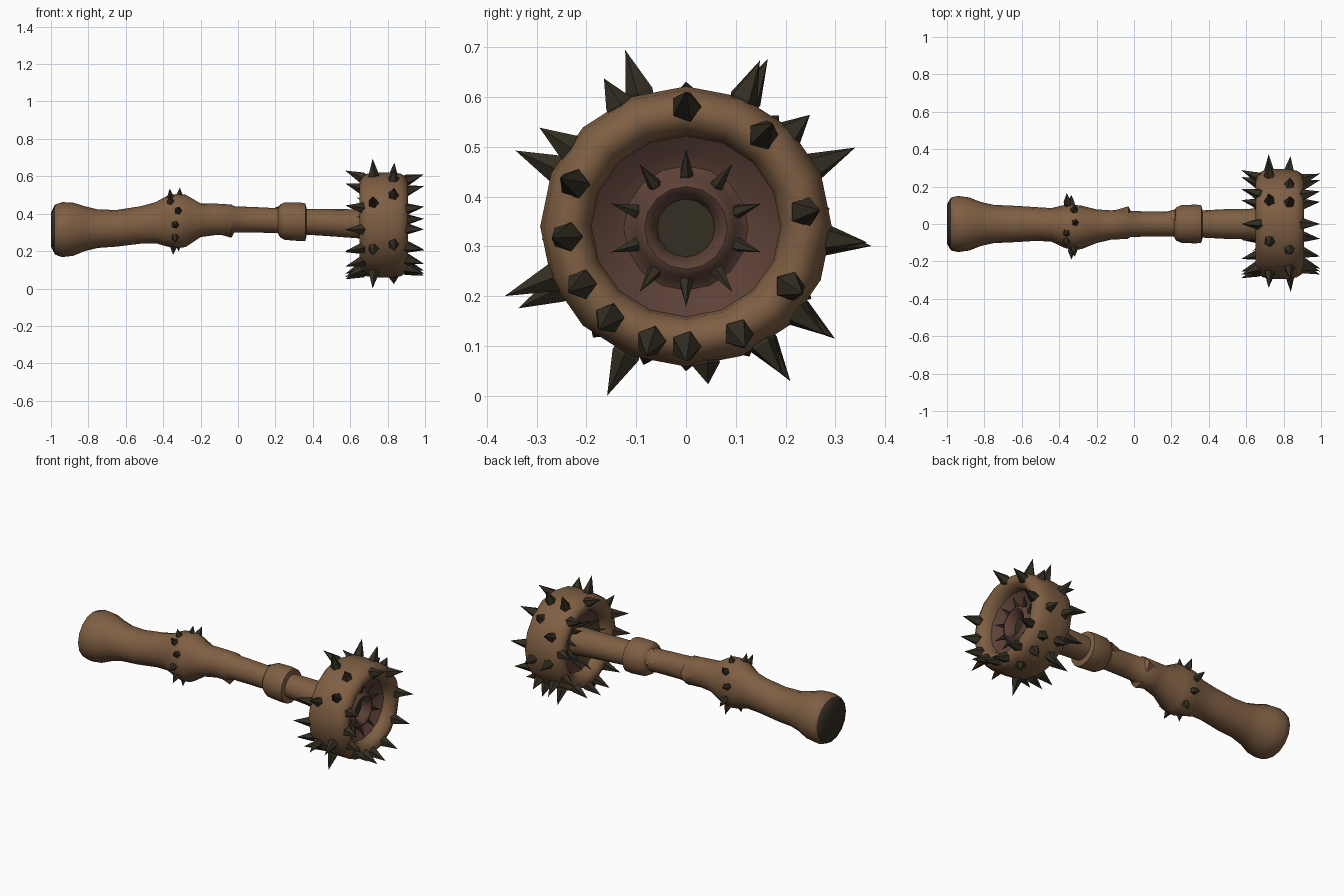
import bpy, bmesh, math
from mathutils import Vector

if "Cube" in bpy.data.objects:
    bpy.data.objects.remove(bpy.data.objects["Cube"])


def mat(name, c):
    m = bpy.data.materials.new(name)
    m.diffuse_color = (*c, 1)
    m.use_nodes = True
    m.node_tree.nodes["Principled BSDF"].inputs["Base Color"].default_value = m.diffuse_color
    return m


WOOD = mat("brown wood", (0.212, 0.114, 0.056))
RED = mat("reddish hollow", (0.108, 0.052, 0.038))
DARK = mat("dark spike", (0.034, 0.0275, 0.0165))
CZ = 0.34  # height of the head axis


def finish(name, bm, mats, angle):
    bmesh.ops.remove_doubles(bm, verts=bm.verts, dist=1e-5)
    bmesh.ops.recalc_face_normals(bm, faces=bm.faces)
    me = bpy.data.meshes.new(name)
    bm.to_mesh(me)
    bm.free()
    for m in mats:
        me.materials.append(m)
    ob = bpy.data.objects.new(name, me)
    bpy.context.collection.objects.link(ob)
    if angle:
        bpy.ops.object.select_all(action='DESELECT')
        ob.select_set(True)
        bpy.context.view_layer.objects.active = ob
        bpy.ops.object.shade_smooth_by_angle(angle=math.radians(angle))
    return ob


def lathe(name, prof, mats, rule=None, n=16, closed=False, angle=50):
    """Loft rings along x; prof rows are (x, radius y, radius z, centre z[, centre y])."""
    bm = bmesh.new()
    rings = []
    for x, ry, rz, cz, *cy in prof:
        y0 = cy[0] if cy else 0
        rings.append([bm.verts.new((x, y0 + ry * math.cos(2 * math.pi * i / n),
                                    cz + rz * math.sin(2 * math.pi * i / n))) for i in range(n)])
    pairs = list(zip(rings, rings[1:]))
    if closed:
        pairs.append((rings[-1], rings[0]))
    for k, (a, b) in enumerate(pairs):
        for i in range(n):
            f = bm.faces.new((a[i], a[(i + 1) % n], b[(i + 1) % n], b[i]))
            f.material_index = rule(k) if rule else 0
    if not closed:
        for ring, k in ((rings[0], -1), (rings[-1], len(pairs))):
            f = bm.faces.new(ring)
            f.material_index = rule(k) if rule else 0
    return finish(name, bm, mats, angle)


def spikes(name, items, sides=5):
    """Five-sided spikes with a slightly swollen base: (base, direction, radius, length)."""
    bm = bmesh.new()
    for base, d, r, ln in items:
        d = Vector(d).normalized()
        q = d.to_track_quat('Z', 'Y')
        base = Vector(base)
        lv = []
        for h, s in ((-0.02, 0.85), (0.1 * ln, 1.0)):
            lv.append([bm.verts.new(base + q @ Vector((
                r * s * math.cos(2 * math.pi * i / sides),
                r * s * math.sin(2 * math.pi * i / sides), h))) for i in range(sides)])
        tip = bm.verts.new(base + d * ln)
        bm.faces.new(lv[0])
        for i in range(sides):
            j = (i + 1) % sides
            bm.faces.new((lv[0][i], lv[0][j], lv[1][j], lv[1][i]))
            bm.faces.new((lv[1][i], lv[1][j], tip))
    return finish(name, bm, [DARK], 0)


def polar(x, r, deg, cz=CZ):
    a = math.radians(deg)
    return Vector((x, r * math.cos(a), cz + r * math.sin(a)))


def outward(deg, dx, dr):
    a = math.radians(deg)
    return Vector((dx, dr * math.cos(a), dr * math.sin(a)))


# Handle with flared pommel, thorny bulge and a small step, dark end cap
lathe("handle", [
    (-1.0, .105, .09, .315), (-.978, .142, .134, .315), (-.94, .15, .147, .315),
    (-.88, .142, .142, .317), (-.82, .118, .12, .32), (-.75, .102, .103, .32),
    (-.65, .098, .098, .322), (-.52, .09, .1, .34), (-.44, .09, .11, .352, -.005),
    (-.38, .112, .135, .36, -.012), (-.33, .122, .145, .36, -.018),
    (-.28, .116, .14, .362, -.018), (-.2, .09, .09, .365, -.012),
    (-.12, .078, .084, .37, -.005), (-.035, .08, .082, .367),
    (-.02, .07, .07, .37), (.1, .066, .068, .367), (.24, .066, .066, .362),
    (.5, .08, .073, .352), (.66, .082, .078, .345), (.76, .085, .085, .34)],
    [WOOD, DARK], lambda k: 1 if k < 1 else 0)

# Collar band
lathe("collar", [(.215, .07, .07, .362), (.225, .088, .088, .362), (.25, .1, .1, .36),
                 (.33, .104, .103, .357), (.36, .1, .1, .355), (.366, .075, .075, .355)],
      [WOOD], angle=40)

# Chipped bark nubs on the handle
bm = bmesh.new()
for x, y, z in ((-.03, .065, .375), (-.035, -.02, .3), (.22, .05, .4)):
    p = Vector((x, y, z))
    o = Vector((0, y, z - .365)).normalized()
    side = o.cross(Vector((1, 0, 0)))
    v = [bm.verts.new(q) for q in (p - Vector((.1, 0, 0)), p + side * .05, p - side * .05,
                                   p + o * .03, p + Vector((.015, 0, 0)))]
    for t in ((0, 1, 3), (0, 3, 2), (1, 4, 3), (4, 2, 3), (0, 2, 4), (0, 4, 1)):
        bm.faces.new([v[i] for i in t])
finish("bark_nubs", bm, [WOOD], 60)

# Head: fat rounded wooden ring
half = [(.045, .287), (.09, .28), (.118, .262), (.13, .238), (.12, .21), (.09, .19), (.05, .184)]
ring = [(.78 + x, r) for x, r in half] + [(.78 - x, r) for x, r in reversed(half)]
lathe("head_ring", [(x, r * 1.02, r * .98, CZ) for x, r in ring], [WOOD], closed=True)

# Recessed dish and raised hub inside the ring, dark hole in the middle
dish = [(.725, .07), (.74, .13), (.71, .2), (.855, .2), (.815, .15), (.805, .125),
        (.815, .108), (.838, .098), (.845, .083), (.835, .068), (.79, .058)]
lathe("hub_dish", [(x, r, r, .337) for x, r in dish], [RED, DARK],
      lambda k: 1 if k == 10 else 0)

# Spikes around the outside of the head: two rows of (angle, length)
rows = [(.725, [(a, .1) for a in (109, 64, 25, -6, -37, -56, -115, -154, 156)]),
        (.83, [(119, .065), (66, .09), (42, .06), (-5, .09), (-38, .08), (-57, .08),
               (-82, .045), (-159, .115), (146, .08)])]
spikes("rim_spikes", [(polar(x, .275, a), outward(a, (x - .77) * 1.2, 1), .03, ln)
                      for x, row in rows for a, ln in row])

# Spikes on the front and back shoulders of the head
front = (90, 50, 7, -30, -64, -90, -107, -130, -151, 185, 159)
spikes("front_spikes", [(polar(.895, .237, a), outward(a, 1, .34), .031, .105) for a in front])
spikes("back_spikes", [(polar(.67, .25, a), outward(a, -1, .42), .03, .105)
                       for a in front])

# Thin thorns around the hub, front and back
thorns = []
for i in range(10):
    a = 90 + 36 * i
    thorns.append((polar(.82, .105, a, .337), outward(a, .6, 1), .014, .062))
    thorns.append((polar(.71, .105, a, .337), outward(a, -1, .6), .014, .09))
spikes("hub_thorns", thorns)

# Small thorns on the handle bulge: (x, angle)
bulge = ((-.36, 128), (-.32, 155), (-.335, 188), (-.335, 220), (-.345, 262), (-.315, 83),
         (-.36, 107), (-.355, 15), (-.32, 50), (-.335, -25), (-.32, -62))
spikes("handle_thorns", [(polar(x, .13, a, .36) - Vector((0, .01, 0)),
                          outward(a, (x + .335) * 4, 1), .021, .052) for x, a in bulge])
